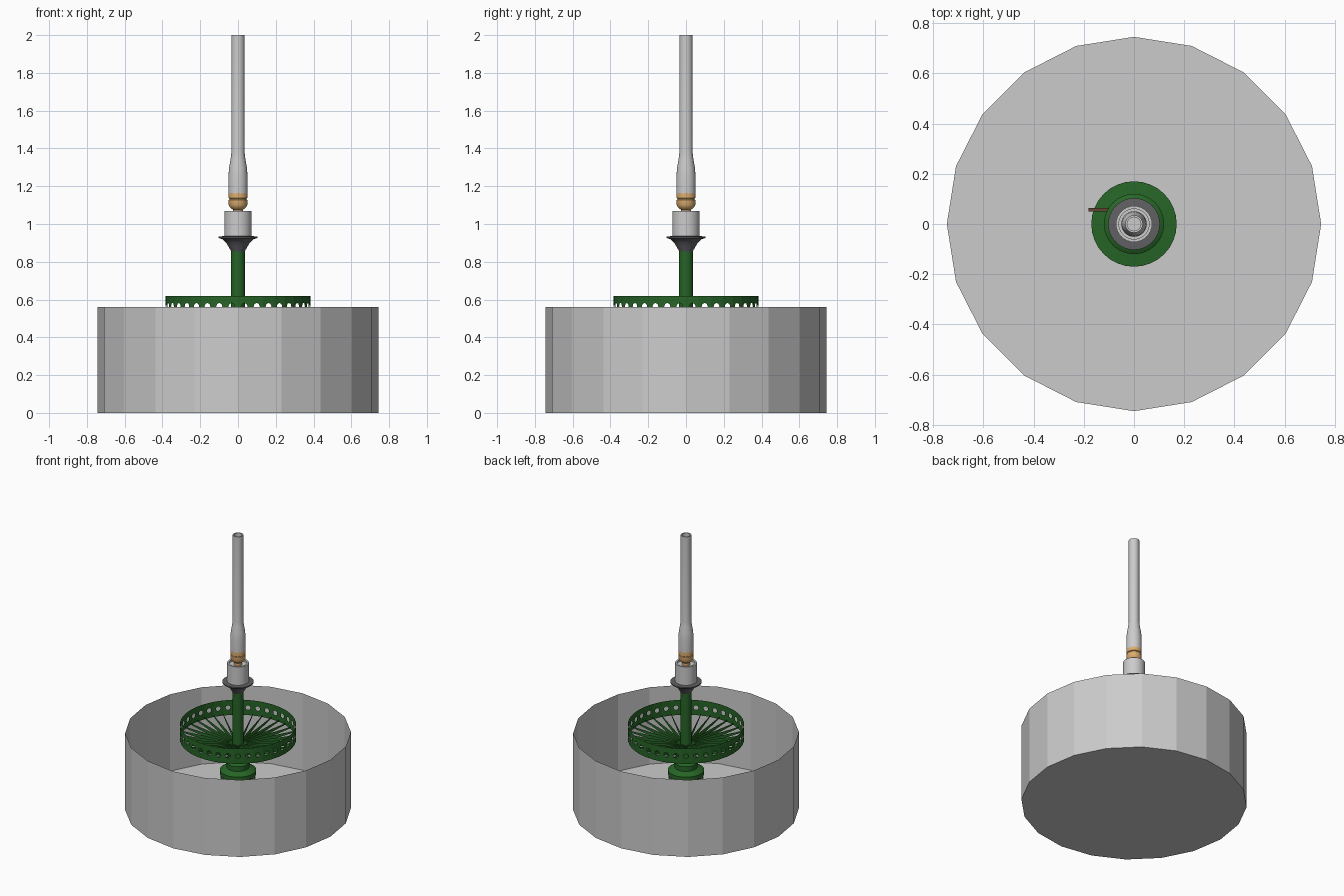
import bpy, bmesh, math
from math import sin, cos, pi

if "Cube" in bpy.data.objects:
    bpy.data.objects.remove(bpy.data.objects["Cube"])

def mat(name, c):
    m = bpy.data.materials.new(name)
    m.diffuse_color = (*c, 1)
    m.use_nodes = True
    m.node_tree.nodes["Principled BSDF"].inputs["Base Color"].default_value = m.diffuse_color
    return m

GREEN = mat("green", (0.02, 0.13, 0.02))
DARK = mat("dark_grey", (0.12, 0.12, 0.13))
ORANGE = mat("orange", (0.72, 0.42, 0.16))
BROWN = mat("brown", (0.12, 0.06, 0.03))

def finish(bm, name, m=None, smooth=False):
    bmesh.ops.remove_doubles(bm, verts=bm.verts, dist=1e-4)
    me = bpy.data.meshes.new(name)
    bm.to_mesh(me)
    bm.free()
    ob = bpy.data.objects.new(name, me)
    bpy.context.collection.objects.link(ob)
    if m:
        me.materials.append(m)
    if smooth:
        bpy.context.view_layer.objects.active = ob
        ob.select_set(True)
        bpy.ops.object.shade_smooth_by_angle(angle=math.radians(35))
        ob.select_set(False)
    return ob

def lathe(name, profile, m=None, n=32, smooth=True, phase=0.0):
    """Revolve (radius, z) points about z; radius 0 closes an end."""
    bm = bmesh.new()
    rings = [[bm.verts.new((r * cos(phase + 2*pi*i/n), r * sin(phase + 2*pi*i/n), z))
              for i in range(n)] for r, z in profile if r > 0]
    for a, b in zip(rings, rings[1:]):
        for i in range(n):
            j = (i + 1) % n
            bm.faces.new((a[i], a[j], b[j], b[i]))
    if profile[0][0] == 0:
        bm.faces.new(rings[0][::-1])
    if profile[-1][0] == 0:
        bm.faces.new(rings[-1])
    return finish(bm, name, m, smooth)

# Open thin-walled tub with 20 flat sides
lathe("tub", [(0, 0), (0.745, 0), (0.745, 0.56)], n=20, smooth=False, phase=pi/2)

# Base flange, body, cap and pole
lathe("base", [(0, 0.002), (0.17, 0.002), (0.17, 0.03), (0.115, 0.035), (0.10, 0.05),
               (0.10, 0.25), (0.12, 0.26), (0.12, 0.29), (0.105, 0.30), (0.075, 0.31),
               (0.075, 0.345), (0.05, 0.36), (0, 0.36)], GREEN)
lathe("base_band", [(0.104, 0.225), (0.114, 0.225), (0.114, 0.24), (0.104, 0.24)], DARK)
lathe("pole", [(0, 0.35), (0.036, 0.35), (0.036, 0.87), (0, 0.87)], GREEN, n=24)

# Small side lever on the base
bm = bmesh.new()
bmesh.ops.create_cube(bm, size=1)
for v in bm.verts:
    v.co = (v.co.x * 0.11 - 0.127, v.co.y * 0.014 + 0.057, v.co.z * 0.014 + 0.12)
finish(bm, "lever", BROWN)

# Perforated thin ring: flat panels, each with a round hole
N, R, Z0, Z1, HOLE = 36, 0.384, 0.51, 0.62, 0.017
bm = bmesh.new()
half = R * sin(pi / N)
apo = R * cos(pi / N)
zc, hz = (Z0 + Z1) / 2, (Z1 - Z0) / 2
square = [(1, 0), (1, 1), (0, 1), (-1, 1), (-1, 0), (-1, -1), (0, -1), (1, -1)]
for k in range(N):
    a = 2 * pi * (k + 0.5) / N
    def pt(u, w):
        return bm.verts.new((apo*cos(a) - u*sin(a), apo*sin(a) + u*cos(a), zc + w))
    outer = [pt(u * half, w * hz) for u, w in square]
    inner = [pt(HOLE * cos(i*pi/4), HOLE * sin(i*pi/4)) for i in range(8)]
    for i in range(8):
        j = (i + 1) % 8
        bm.faces.new((outer[i], outer[j], inner[j], inner[i]))
finish(bm, "perforated_ring", GREEN)

# Thin upright blades tapering from the pole to the ring
bm = bmesh.new()
for k in range(N):
    a = 2 * pi * k / N
    bm.faces.new([bm.verts.new((r * cos(a), r * sin(a), z)) for r, z in
                  [(0.03, 0.435), (R, 0.515), (R, 0.525), (0.03, 0.485)]])
finish(bm, "spokes", GREEN)

# Flared dish and collar cylinder
lathe("dish", [(0, 0.855), (0.036, 0.855), (0.05, 0.88), (0.062, 0.90), (0.082, 0.92),
               (0.103, 0.926), (0.103, 0.934), (0.07, 0.936), (0, 0.936)], DARK)
lathe("collar", [(0, 0.93), (0.072, 0.93), (0.072, 1.07), (0.06, 1.07),
                 (0.06, 1.055), (0, 1.055)])

# Orange coupling with a waist and bands
lathe("coupling", [(0, 1.05), (0.026, 1.05), (0.026, 1.075), (0.04, 1.085), (0.049, 1.10),
                   (0.049, 1.128), (0.046, 1.131), (0.046, 1.135), (0.051, 1.138),
                   (0.051, 1.165), (0, 1.165)], ORANGE)

# Tapered upper tube, recessed at the top
lathe("upper_tube", [(0.051, 1.16), (0.051, 1.25), (0.047, 1.30), (0.039, 1.345),
                     (0.035, 1.38), (0.035, 2.0), (0.027, 2.0), (0.027, 1.97), (0, 1.97)], n=24)
